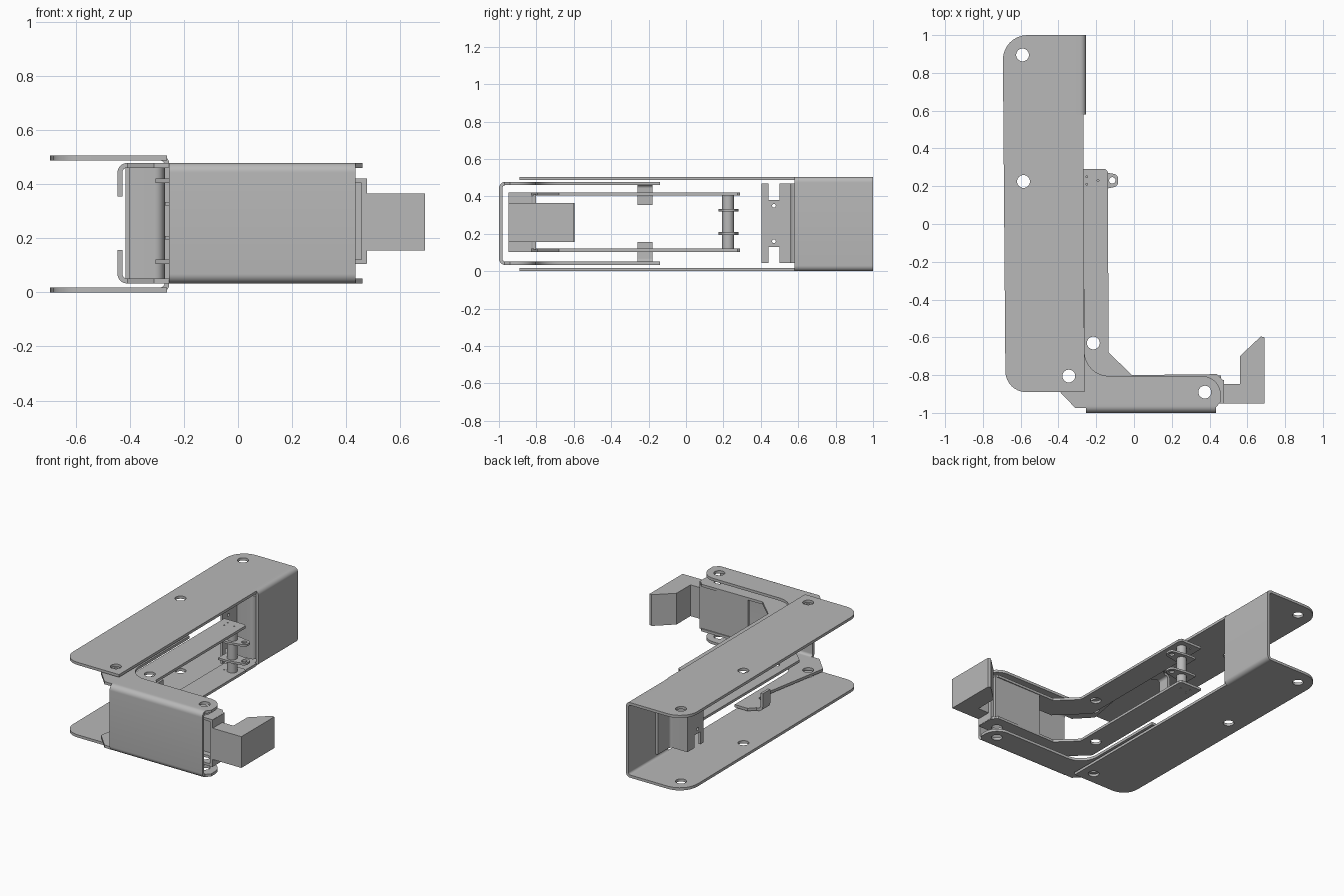
import bpy, bmesh, math
from mathutils import Vector

cube = bpy.data.objects.get("Cube")
if cube:
    bpy.data.objects.remove(cube)

steel = bpy.data.materials.new("plain grey steel")
steel.use_nodes = True
GREY = (0.48, 0.48, 0.48, 1)
steel.diffuse_color = GREY
steel.node_tree.nodes["Principled BSDF"].inputs["Base Color"].default_value = GREY


def rounded(points, steps=8):
    """Outline from (a, b) or (a, b, radius) corners."""
    out = []
    n = len(points)
    for i, p in enumerate(points):
        c = Vector(p[:2])
        if len(p) == 2:
            out.append(c)
            continue
        u = (Vector(points[i - 1][:2]) - c).normalized()
        v = (Vector(points[(i + 1) % n][:2]) - c).normalized()
        half = u.angle(v) / 2
        reach = p[2] / math.tan(half)
        mid = c + (u + v).normalized() * p[2] / math.sin(half)
        s, e = c + u * reach - mid, c + v * reach - mid
        turn = math.atan2(s.x * e.y - s.y * e.x, s.dot(e))
        for k in range(steps + 1):
            t = turn * k / steps
            out.append(mid + Vector((s.x * math.cos(t) - s.y * math.sin(t),
                                     s.x * math.sin(t) + s.y * math.cos(t))))
    return out


def circle(x, y, r, n=24):
    return [Vector((x + r * math.cos(2 * math.pi * k / n),
                    y + r * math.sin(2 * math.pi * k / n))) for k in range(n)]


AXES = {"X": lambda a, b, h: (h, a, b),
        "Y": lambda a, b, h: (a, h, b),
        "Z": lambda a, b, h: (a, b, h)}


def sheet(name, points, lo, hi, axis="Z", holes=()):
    """Extrude an outline with round holes (x, y, radius) along an axis."""
    curve = bpy.data.curves.new(name, "CURVE")
    curve.dimensions = "2D"
    curve.fill_mode = "BOTH"
    curve.extrude = (hi - lo) / 2
    for loop in [rounded(points)] + [circle(*h) for h in holes]:
        spline = curve.splines.new("POLY")
        spline.points.add(len(loop) - 1)
        for sp, q in zip(spline.points, loop):
            sp.co = (q.x, q.y, 0, 1)
        spline.use_cyclic_u = True
    temp = bpy.data.objects.new(name + " outline", curve)
    bpy.context.collection.objects.link(temp)
    bpy.context.view_layer.update()
    deps = bpy.context.evaluated_depsgraph_get()
    mesh = bpy.data.meshes.new_from_object(temp.evaluated_get(deps))
    bpy.data.objects.remove(temp)

    bm = bmesh.new()
    bm.from_mesh(mesh)
    bmesh.ops.remove_doubles(bm, verts=bm.verts, dist=0.0001)
    for v in bm.verts:
        v.co = AXES[axis](v.co.x, v.co.y, v.co.z + (lo + hi) / 2)
    bmesh.ops.recalc_face_normals(bm, faces=bm.faces)
    bm.to_mesh(mesh)
    bm.free()
    mesh.materials.clear()
    mesh.materials.append(steel)
    obj = bpy.data.objects.new(name, mesh)
    bpy.context.collection.objects.link(obj)
    bpy.ops.object.select_all(action="DESELECT")
    obj.select_set(True)
    bpy.context.view_layer.objects.active = obj
    bpy.ops.object.shade_smooth_by_angle(angle=math.radians(30))
    return obj


def box(a0, a1, b0, b1):
    return [(a0, b0), (a1, b0), (a1, b1), (a0, b1)]


def channel(open_at, back, z0, z1, t, r):
    """U section: two short flanges joined by a back with rounded bends."""
    s = 1 if open_at > back else -1
    inner = back + s * t
    return [(open_at, z0), (back, z0, r), (back, z1, r), (open_at, z1),
            (open_at, z1 - t), (inner, z1 - t, r / 2),
            (inner, z0 + t, r / 2), (open_at, z0 + t)]


# Outer housing: two long plates joined by a bent wall at the rear
outer_outline = [(-0.31, -0.89), (-0.262, -0.89), (-0.268, 0.58), (-0.31, 0.58),
                 (-0.31, 1.0), (-0.695, 1.0, 0.13), (-0.68, -0.89, 0.11)]
outer_holes = [(-0.59, 0.895, 0.034), (-0.585, 0.225, 0.034), (-0.345, -0.805, 0.034)]
for side, z in (("lower", 0.0), ("upper", 0.487)):
    sheet("outer_plate_" + side, outer_outline, z, z + 0.018, holes=outer_holes)
sheet("outer_wall", channel(-0.31, -0.254, 0, 0.505, 0.018, 0.03), 0.58, 1.0, "Y")

# Middle bracket: L plates joined by the front wall
middle_outline = [(-0.255, -0.95), (-0.255, -0.975), (-0.31, -0.975), (-0.41, -0.87),
                  (-0.33, -0.42), (-0.33, -0.3), (-0.4, -0.26), (-0.4, -0.18),
                  (-0.36, -0.14), (-0.264, -0.14), (-0.262, -0.805, 0.13),
                  (0.46, -0.805, 0.1), (0.46, -0.94), (0.435, -0.97), (0.435, -0.95)]
middle_holes = [(-0.345, -0.805, 0.034), (0.375, -0.89, 0.034)]
for side, z in (("lower", 0.033), ("upper", 0.46)):
    sheet("middle_plate_" + side, middle_outline, z, z + 0.018, holes=middle_holes)
sheet("middle_front_wall", channel(-0.95, -1.0, 0.033, 0.478, 0.018, 0.035),
      -0.255, 0.435, "X")

# Bent tabs on the middle bracket
def tab(flip):
    z = lambda v: 0.511 - v if flip else v
    return [(-0.39, z(0.478)), (-0.445, z(0.478), 0.035), (-0.445, z(0.355)),
            (-0.427, z(0.355)), (-0.427, z(0.46), 0.017), (-0.39, z(0.46))]
sheet("tab_upper", tab(False), -0.26, -0.18, "Y")
sheet("tab_lower", tab(True), -0.26, -0.18, "Y")

# Inner arm: two cranked plates
arm_outline = [(-0.305, 0.29), (-0.15, 0.29), (-0.138, 0.275), (-0.135, -0.68),
               (-0.01, -0.8), (0.44, -0.795), (0.475, -0.83), (0.475, -0.95),
               (-0.12, -0.95), (-0.305, -0.77)]
arm_holes = [(-0.215, -0.63, 0.034), (0.375, -0.89, 0.034),
             (-0.25, 0.25, 0.005), (-0.25, 0.21, 0.005), (-0.19, 0.23, 0.005)]
for side, z in (("lower", 0.104), ("upper", 0.404)):
    sheet("arm_plate_" + side, arm_outline, z, z + 0.017, holes=arm_holes)

# Arm web and end cap
sheet("arm_web", box(0.1, 0.46, -0.82, -0.803), 0.115, 0.41)
sheet("arm_end_cap", box(0.457, 0.477, -0.95, -0.825), 0.106, 0.42)

# Hooked nose block
sheet("nose_block", [(0.47, -0.95), (0.69, -0.95), (0.69, -0.6), (0.672, -0.595),
                     (0.56, -0.7), (0.56, -0.848), (0.47, -0.848)], 0.155, 0.365)

# Cross pin with two eyelet lugs
sheet("cross_pin", [(p.x, p.y) for p in circle(-0.2, 0.225, 0.032)], 0.118, 0.407)
lug_outline = [(-0.27, 0.175), (-0.2, 0.175), (-0.084, 0.2, 0.028),
               (-0.084, 0.262, 0.028), (-0.2, 0.28), (-0.27, 0.28)]
for side, z in (("lower", 0.195), ("upper", 0.32)):
    sheet("eyelet_lug_" + side, lug_outline, z, z + 0.014, holes=[(-0.115, 0.231, 0.017)])

# Keeper: base on the wall, bent flange, then a notched face with two small holes
sheet("keeper_flange", [(-0.272, 0.71), (-0.272, 0.56, 0.035), (-0.415, 0.56, 0.01),
                        (-0.415, 0.578), (-0.288, 0.578, 0.017), (-0.288, 0.71)],
      0.045, 0.47)
keeper_face = [(0.405, 0.045), (0.44, 0.045), (0.44, 0.13), (0.5, 0.13), (0.5, 0.045),
               (0.565, 0.045), (0.565, 0.47), (0.5, 0.47), (0.5, 0.38), (0.44, 0.38),
               (0.44, 0.47), (0.405, 0.47)]
sheet("keeper_face", keeper_face, -0.415, -0.4, "X",
      holes=[(0.47, 0.35, 0.01), (0.47, 0.16, 0.01)])
